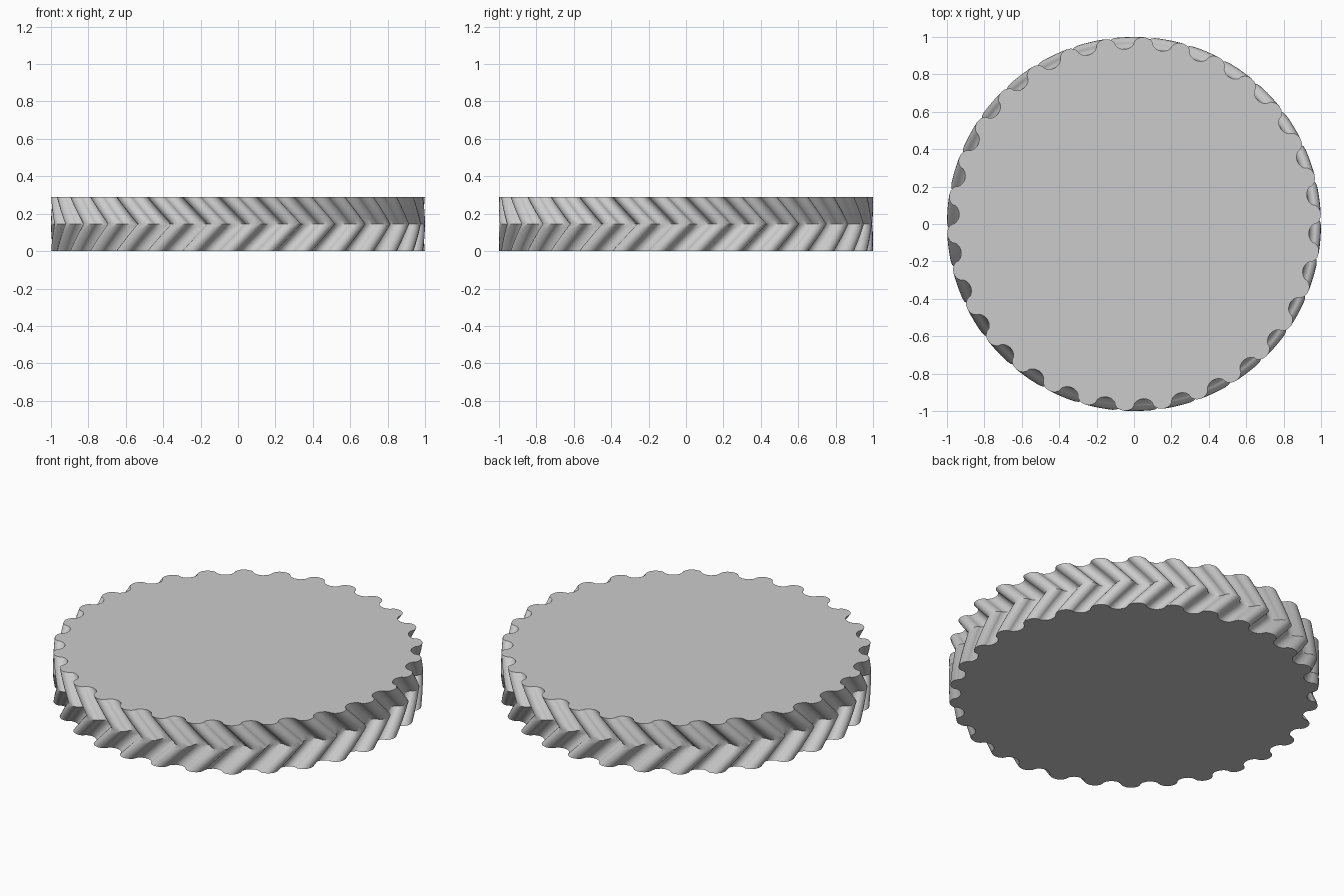
import bpy
import bmesh
from math import cos, sin, pi, radians

cube = bpy.data.objects.get("Cube")
if cube:
    bpy.data.objects.remove(cube, do_unlink=True)

TEETH = 30
HEIGHT = 0.29
TWIST = radians(8.4)          # rotation of the middle against both ends
PITCH = 1 / (1 + 1 / TEETH)   # pitch radius, so the tips reach 1
ROLL = PITCH / (2 * TEETH)    # rolling circle of the cycloid
STEPS = 10                    # points per lobe or gap
LAYERS = 12                   # slices, half for each slant


def cycloid_point(i):
    """Rounded tooth outside the pitch circle, rounded gap inside it."""
    angle = i * pi / (TEETH * STEPS)
    side = 1 if (i // STEPS) % 2 == 0 else -1
    arm = PITCH + side * ROLL
    spin = arm / ROLL * angle
    return (arm * cos(angle) - side * ROLL * cos(spin),
            arm * sin(angle) - ROLL * sin(spin))


profile = [cycloid_point(i) for i in range(2 * TEETH * STEPS)]
count = len(profile)

# Herringbone body: stacked profiles, twisted to the middle and back
bm = bmesh.new()
rings = []
for layer in range(LAYERS + 1):
    t = layer / LAYERS
    turn = TWIST * (1 - abs(2 * t - 1))
    c, s = cos(turn), sin(turn)
    rings.append([bm.verts.new((x * c - y * s, x * s + y * c, t * HEIGHT))
                  for x, y in profile])
for low, high in zip(rings, rings[1:]):
    for i in range(count):
        j = (i + 1) % count
        bm.faces.new((low[i], low[j], high[j], high[i]))
bm.faces.new(list(reversed(rings[0])))
bm.faces.new(rings[-1])

mesh = bpy.data.meshes.new("herringbone_gear")
bm.to_mesh(mesh)
bm.free()
gear = bpy.data.objects.new("herringbone_gear", mesh)
bpy.context.collection.objects.link(gear)

# Plain grey
grey = bpy.data.materials.new("light_grey")
grey.use_nodes = True
colour = (0.6, 0.6, 0.6, 1)
grey.diffuse_color = colour
grey.node_tree.nodes["Principled BSDF"].inputs["Base Color"].default_value = colour
mesh.materials.append(grey)

# Smooth teeth with crisp rims and a crisp middle ridge
bpy.ops.object.select_all(action="DESELECT")
gear.select_set(True)
bpy.context.view_layer.objects.active = gear
bpy.ops.object.shade_smooth_by_angle(angle=radians(35))
